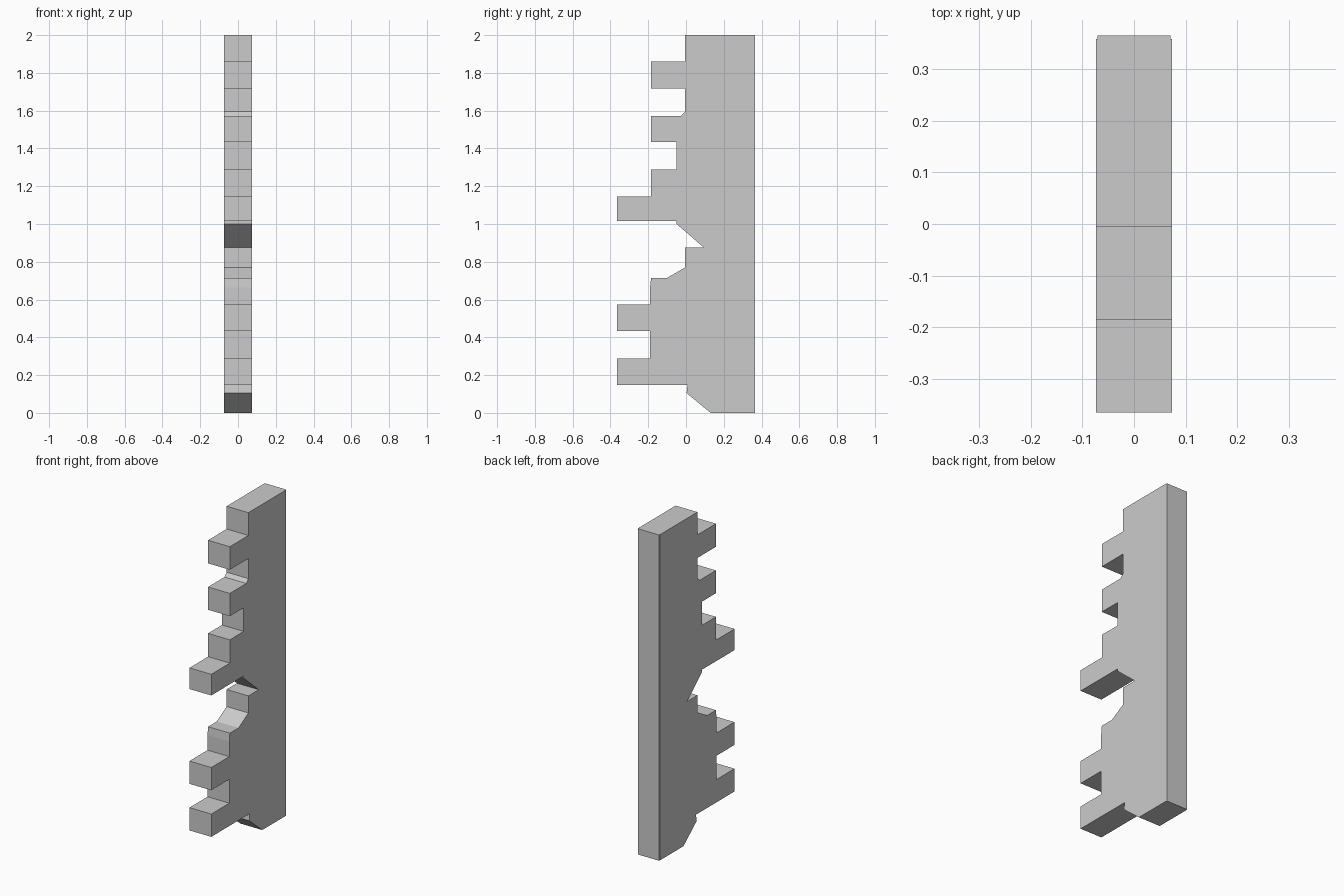
import bpy, bmesh

if "Cube" in bpy.data.objects:
    bpy.data.objects.remove(bpy.data.objects["Cube"])


def extrude_profile(name, points, half_width):
    """Extrude a (y, z) outline along x, centred on x = 0."""
    bm = bmesh.new()
    verts = [bm.verts.new((-half_width, y, z)) for y, z in points]
    face = bm.faces.new(verts)
    new = bmesh.ops.extrude_face_region(bm, geom=[face])["geom"]
    moved = [v for v in new if isinstance(v, bmesh.types.BMVert)]
    bmesh.ops.translate(bm, verts=moved, vec=(2 * half_width, 0, 0))
    bmesh.ops.recalc_face_normals(bm, faces=bm.faces)
    mesh = bpy.data.meshes.new(name)
    bm.to_mesh(mesh)
    bm.free()
    obj = bpy.data.objects.new(name, mesh)
    bpy.context.collection.objects.link(obj)
    return obj


BACK, SEAM = 0.365, 0.358

# Toothed stone edge, front outline from top to bottom
upper_teeth = [
    (-0.005, 2.0), (-0.005, 1.86), (-0.185, 1.86), (-0.185, 1.718),
    (-0.005, 1.718), (-0.005, 1.595), (-0.025, 1.573), (-0.185, 1.573),
    (-0.185, 1.433), (-0.05, 1.433), (-0.05, 1.288), (-0.185, 1.288),
    (-0.185, 1.145), (-0.365, 1.145), (-0.365, 1.015), (-0.05, 1.015),
    (-0.05, 1.0), (0.095, 0.875),
]
lower_teeth = [
    (-0.005, 0.875), (-0.005, 0.77), (-0.1, 0.715), (-0.185, 0.715),
    (-0.19, 0.665), (-0.19, 0.573), (-0.365, 0.573), (-0.365, 0.433),
    (-0.19, 0.433), (-0.19, 0.287), (-0.365, 0.287), (-0.365, 0.147),
    (0.008, 0.147), (0.003, 0.105), (0.13, 0.0),
]
back_edge = [(SEAM, 0.0), (SEAM, 2.0)]
extrude_profile("toothed_wall_edge", upper_teeth + lower_teeth + back_edge, 0.074)

# Slightly narrower strip along the back
extrude_profile("back_strip", [(SEAM, 0), (BACK, 0), (BACK, 2), (SEAM, 2)], 0.071)
